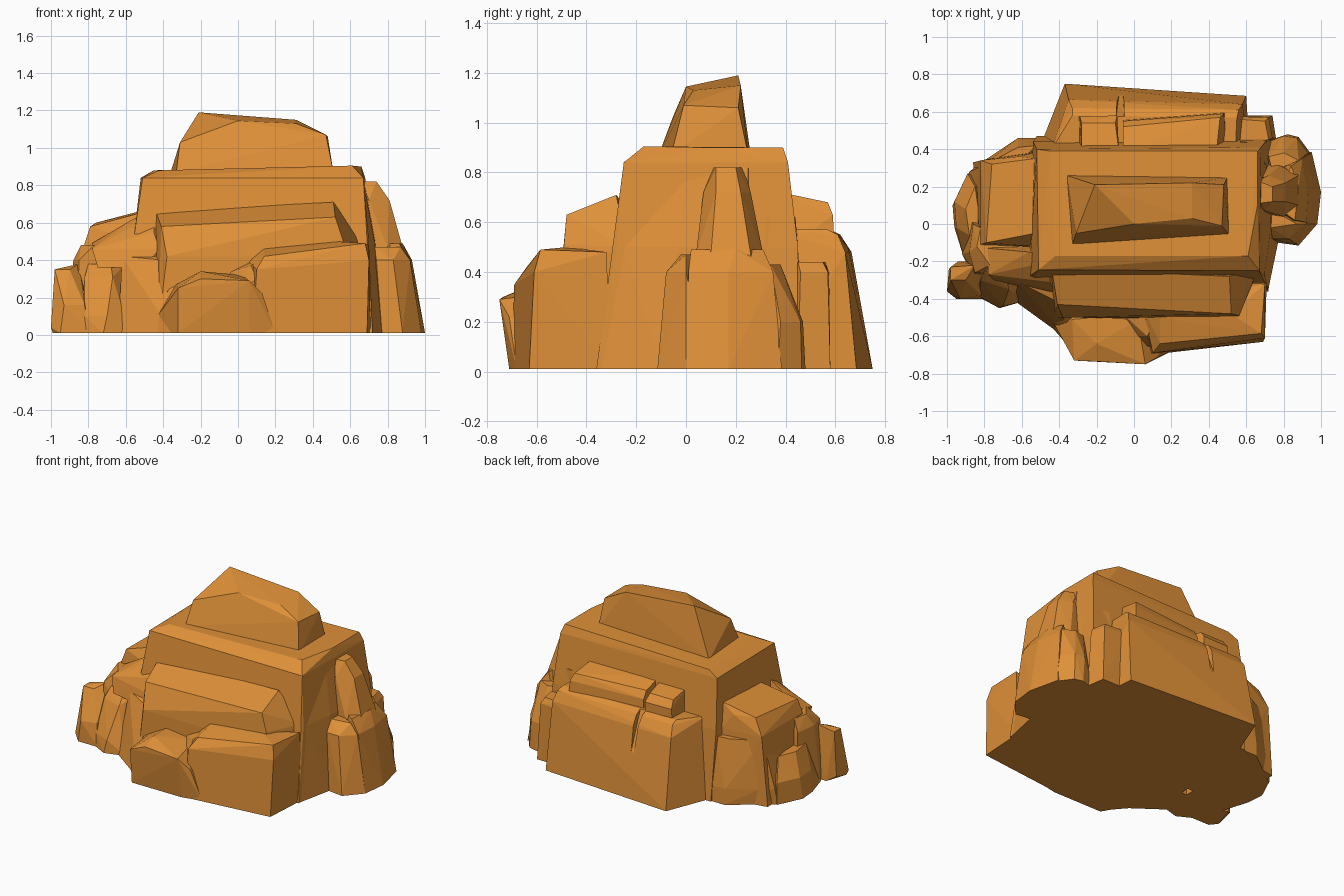
import bpy, bmesh

mat = bpy.data.materials.new("sandstone")
mat.diffuse_color = (0.74, 0.28, 0.04, 1)


def rock(name, *points):
    """Flat-faced boulder: the convex hull of a few corner points."""
    bm = bmesh.new()
    for p in points:
        bm.verts.new(p)
    res = bmesh.ops.convex_hull(bm, input=bm.verts)
    bmesh.ops.delete(bm, geom=list({g for g in res["geom_interior"] + res["geom_unused"]
                                    if isinstance(g, bmesh.types.BMVert)}), context='VERTS')
    bmesh.ops.dissolve_limit(bm, angle_limit=0.03, verts=bm.verts, edges=bm.edges)
    bmesh.ops.recalc_face_normals(bm, faces=bm.faces)
    me = bpy.data.meshes.new(name)
    bm.to_mesh(me)
    bm.free()
    me.materials.append(mat)
    ob = bpy.data.objects.new(name, me)
    bpy.context.collection.objects.link(ob)
    return ob


def ring(z, *xy):
    """Corner points that share one height."""
    return [(x, y, z) for x, y in xy]


# Summit
rock("summit", *ring(0.87, (-0.33, -0.11), (-0.36, 0.26), (0.50, 0.25), (0.51, -0.06)),
     (-0.31, -0.05, 1.03), (-0.21, 0.21, 1.19), (0.0, 0.0, 1.145),
     (0.31, 0.03, 1.13), (0.31, 0.22, 1.15), (0.47, -0.01, 1.07), (0.48, 0.21, 1.06))

# Central mass
rock("main_block", *ring(0.01, (-0.57, -0.36), (0.72, -0.36), (0.74, 0.46), (-0.52, 0.47)),
     *ring(0.50, (-0.56, -0.28), (0.70, -0.28), (0.71, 0.45), (-0.54, 0.44)),
     *ring(0.84, (-0.51, -0.245), (0.67, -0.25), (0.68, 0.41), (-0.52, 0.40)),
     (0.61, -0.17, 0.905), (0.66, 0.39, 0.90), (0.66, 0.1, 0.90),
     *ring(0.88, (-0.42, -0.17), (-0.45, 0.39)))
rock("right_skirt", *ring(0.01, (0.6, -0.38), (0.72, -0.34), (0.77, -0.1), (0.78, 0.25), (0.6, 0.3)),
     *ring(0.5, (0.6, -0.26), (0.70, -0.25), (0.73, -0.03), (0.74, 0.25)),
     *ring(0.82, (0.6, 0.0), (0.67, 0.0), (0.68, 0.25), (0.6, 0.2)))

# Front ledges
rock("front_ledge", *ring(0.01, (-0.43, -0.50), (0.57, -0.51), (0.64, -0.2), (-0.5, -0.2)),
     *ring(0.42, (-0.38, -0.50), (0.57, -0.50)),
     (-0.41, -0.43, 0.58), (-0.44, -0.24, 0.66), (0.52, -0.48, 0.63),
     (0.51, -0.28, 0.71), (0.66, -0.24, 0.50), (0.56, -0.49, 0.51))
rock("front_right_block", *ring(0.01, (0.08, -0.70), (0.69, -0.63), (0.71, -0.30), (0.08, -0.30)),
     (0.10, -0.69, 0.35), (0.14, -0.64, 0.42), (0.70, -0.61, 0.40), (0.68, -0.585, 0.49),
     (0.14, -0.50, 0.46), (0.52, -0.48, 0.50), (0.70, -0.32, 0.48), (0.05, -0.45, 0.40))
rock("front_left_block", *ring(0.01, (-0.32, -0.71), (0.06, -0.71), (0.20, -0.68), (0.2, -0.4), (-0.5, -0.4)),
     (-0.32, -0.73, 0.25), (-0.20, -0.735, 0.30), (-0.20, -0.64, 0.34), (0.06, -0.75, 0.29),
     (0.13, -0.71, 0.22), (-0.20, -0.50, 0.34), (0.02, -0.51, 0.32), (-0.33, -0.51, 0.27))
rock("front_gap_stone", *ring(0.15, (-0.1, -0.6), (0.15, -0.66), (0.15, -0.4), (-0.1, -0.4)),
     (0.07, -0.60, 0.37), (0.13, -0.5, 0.42), (-0.06, -0.48, 0.33), (0.1, -0.66, 0.30))
rock("front_corner_wedge", *ring(0.01, (-0.32, -0.69), (-0.36, -0.64), (-0.50, -0.48), (-0.3, -0.3)),
     (-0.34, -0.60, 0.14), (-0.46, -0.48, 0.16), (-0.38, -0.45, 0.30), (-0.3, -0.55, 0.22))

# Left shoulder
rock("left_shoulder", *ring(0.01, (-0.84, -0.12), (-0.86, 0.33), (-0.5, 0.40), (-0.5, -0.14)),
     *ring(0.49, (-0.82, -0.11), (-0.82, 0.34), (-0.54, 0.38), (-0.53, -0.12)),
     (-0.79, -0.10, 0.58), (-0.76, 0.32, 0.60), (-0.68, -0.06, 0.61),
     (-0.53, -0.05, 0.65), (-0.53, 0.35, 0.66), (-0.62, 0.36, 0.60))
rock("left_back_foot", *ring(0.01, (-0.89, 0.26), (-0.62, 0.46), (-0.48, 0.46), (-0.5, 0.1), (-0.9, 0.1)),
     *ring(0.12, (-0.88, 0.28), (-0.80, 0.34), (-0.62, 0.46), (-0.5, 0.46)),
     *ring(0.45, (-0.81, 0.31), (-0.62, 0.41), (-0.52, 0.42), (-0.8, 0.15)))
rock("left_foot", *ring(0.01, (-0.96, -0.02), (-0.97, 0.10), (-0.89, 0.27), (-0.7, 0.2), (-0.7, -0.2), (-0.91, -0.18)),
     *ring(0.16, (-0.95, -0.02), (-0.96, 0.12), (-0.89, 0.27)),
     *ring(0.31, (-0.88, -0.06), (-0.90, 0.08), (-0.85, 0.2), (-0.8, -0.15)))
rock("left_mid_step", *ring(0.01, (-0.92, -0.16), (-0.88, 0.04), (-0.6, 0.0), (-0.6, -0.28), (-0.86, -0.28)),
     *ring(0.40, (-0.88, -0.15), (-0.86, 0.0), (-0.85, -0.26)),
     *ring(0.48, (-0.84, -0.12), (-0.82, -0.02), (-0.77, -0.22), (-0.6, -0.1)))

# Left front boulders
rock("corner_boulder", *ring(0.01, (-0.95, -0.40), (-0.99, -0.35), (-0.94, -0.2), (-0.75, -0.2), (-0.80, -0.40)),
     *ring(0.04, (-1.0, -0.36), (-0.99, -0.24)), *ring(0.16, (-0.93, -0.40), (-0.82, -0.38)),
     *ring(0.35, (-0.98, -0.30), (-0.98, -0.23), (-0.90, -0.30)), (-0.85, -0.22, 0.38))
rock("ledge_boulder", *ring(0.36, (-0.75, -0.30), (-0.5, -0.36), (-0.38, -0.30), (-0.4, -0.1), (-0.75, -0.1)),
     *ring(0.46, (-0.78, -0.27), (-0.42, -0.36)), (-0.78, -0.13, 0.49),
     (-0.45, -0.31, 0.55), (-0.44, -0.2, 0.65), (-0.56, -0.15, 0.62), (-0.38, -0.33, 0.41))
rock("low_boulder_a", *ring(0.01, (-0.85, -0.38), (-0.72, -0.45), (-0.58, -0.41), (-0.5, -0.2), (-0.8, -0.2)),
     *ring(0.10, (-0.82, -0.39), (-0.70, -0.44)), *ring(0.31, (-0.82, -0.30), (-0.67, -0.35)),
     *ring(0.38, (-0.80, -0.25), (-0.68, -0.28), (-0.6, -0.2)))
rock("low_boulder_b", *ring(0.01, (-0.64, -0.41), (-0.50, -0.46), (-0.35, -0.62), (-0.3, -0.3), (-0.6, -0.2)),
     *ring(0.10, (-0.60, -0.41), (-0.49, -0.46)), (-0.40, -0.42, 0.40),
     (-0.62, -0.31, 0.42), (-0.50, -0.38, 0.18), (-0.45, -0.28, 0.45))

# Back slab with a crack cut into its upper edge
slab = rock("back_slab", *ring(0.01, (-0.37, 0.75), (0.60, 0.685), (0.62, 0.36), (-0.50, 0.42)),
            *ring(0.48, (-0.35, 0.665), (0.58, 0.64)), *ring(0.55, (-0.33, 0.62), (0.56, 0.61)),
            *ring(0.57, (-0.33, 0.58), (0.55, 0.57), (0.54, 0.36)), (-0.44, 0.40, 0.56))
crack = rock("crack_cutter", *ring(0.65, (-0.10, 0.54), (-0.05, 0.54), (-0.10, 0.80), (-0.05, 0.80)),
             *ring(0.24, (-0.075, 0.72), (-0.06, 0.72)))
crack.hide_render = True
crack.hide_viewport = True
cut = slab.modifiers.new("crack", 'BOOLEAN')
cut.operation = 'DIFFERENCE'
cut.object = crack

# Upper back ledge, split in two by the crack
rock("back_ledge_small", *ring(0.45, (-0.30, 0.57), (-0.09, 0.58), (-0.08, 0.36), (-0.30, 0.36)),
     *ring(0.63, (-0.29, 0.575), (-0.09, 0.58)), *ring(0.68, (-0.28, 0.54), (-0.10, 0.54)),
     *ring(0.71, (-0.28, 0.38), (-0.08, 0.38)))
rock("back_ledge_long", *ring(0.45, (-0.06, 0.56), (0.49, 0.60), (0.50, 0.36), (-0.06, 0.36)),
     *ring(0.63, (-0.06, 0.55), (0.48, 0.59)), *ring(0.68, (-0.06, 0.52), (0.46, 0.57)),
     *ring(0.72, (-0.06, 0.38), (0.44, 0.38)))

# Right side columns
rock("right_tall_column", *ring(0.01, (0.65, 0.03), (0.86, 0.03), (0.90, 0.3), (0.65, 0.36)),
     *ring(0.47, (0.80, 0.04), (0.88, 0.10), (0.88, 0.26), (0.78, 0.31)),
     *ring(0.72, (0.70, 0.07), (0.81, 0.12), (0.81, 0.22), (0.72, 0.26)),
     *ring(0.82, (0.66, 0.11), (0.74, 0.12), (0.74, 0.20), (0.66, 0.23)))
rock("right_low_column", *ring(0.01, (0.77, -0.10), (0.88, -0.115), (0.98, 0.0), (0.98, 0.08), (0.7, 0.1)),
     *ring(0.40, (0.74, -0.08), (0.83, -0.08), (0.92, 0.0)),
     *ring(0.47, (0.73, -0.02), (0.87, 0.0), (0.73, 0.08)))
rock("right_broad_foot", *ring(0.01, (0.98, 0.0), (1.0, 0.17), (0.95, 0.385), (0.7, 0.35), (0.75, 0.0)),
     *ring(0.40, (0.92, 0.01), (0.93, 0.17), (0.90, 0.35)),
     *ring(0.49, (0.86, 0.02), (0.88, 0.20), (0.84, 0.31), (0.75, 0.1)))
rock("right_back_boulder", *ring(0.01, (0.95, 0.37), (0.88, 0.465), (0.82, 0.48), (0.7, 0.44), (0.7, 0.25)),
     *ring(0.20, (0.93, 0.38), (0.87, 0.46), (0.80, 0.47)),
     *ring(0.43, (0.88, 0.34), (0.80, 0.38), (0.72, 0.36), (0.74, 0.28)))
rock("right_back_fin", *ring(0.01, (0.5, 0.58), (0.74, 0.58), (0.76, 0.45), (0.5, 0.4)),
     *ring(0.40, (0.55, 0.575), (0.72, 0.57), (0.74, 0.46)),
     *ring(0.44, (0.56, 0.56), (0.70, 0.55), (0.72, 0.45), (0.55, 0.42)))
rock("right_back_shoulder", *ring(0.1, (0.55, 0.36), (0.74, 0.30), (0.73, 0.46), (0.55, 0.48)),
     *ring(0.62, (0.6, 0.36), (0.70, 0.32), (0.69, 0.43), (0.57, 0.44)))
